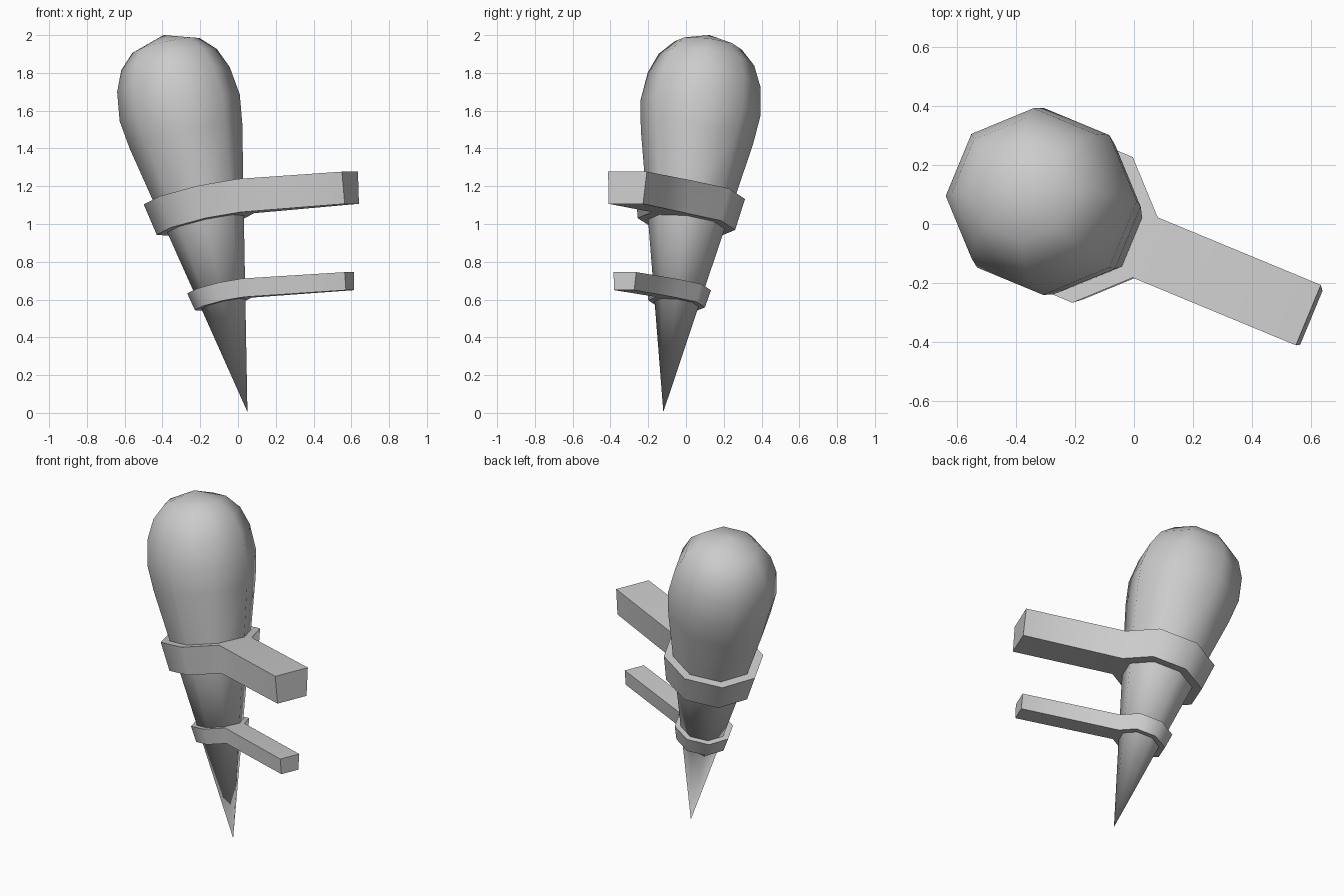
import bpy, bmesh
from math import cos, sin, pi
from mathutils import Vector

if "Cube" in bpy.data.objects:
    bpy.data.objects.remove(bpy.data.objects["Cube"])

# Leaning axis: passes through the tip and shifts sideways with height
TIP = Vector((0.05, -0.12, 0.0))
LEAN = Vector((-0.222, 0.122, 1.0))
SIDES = 8
ARM_DIR = Vector((cos(-pi / 8), sin(-pi / 8), 0))


def ring(bm, z, r):
    """Eight-sided loop lying square to the leaning axis."""
    c = TIP + LEAN * z
    loop = []
    for k in range(SIDES):
        dx, dy = r * cos(2 * pi * k / SIDES), r * sin(2 * pi * k / SIDES)
        loop.append(bm.verts.new(c + Vector((dx, dy, -LEAN.x * dx - LEAN.y * dy))))
    return loop


def bridge(bm, a, b, skip=()):
    for k in range(SIDES):
        if k not in skip:
            n = (k + 1) % SIDES
            bm.faces.new((a[k], a[n], b[n], b[k]))


def finish(bm, name, angle):
    bmesh.ops.recalc_face_normals(bm, faces=bm.faces)
    me = bpy.data.meshes.new(name)
    bm.to_mesh(me)
    bm.free()
    ob = bpy.data.objects.new(name, me)
    bpy.context.collection.objects.link(ob)
    bpy.ops.object.select_all(action='DESELECT')
    ob.select_set(True)
    bpy.context.view_layer.objects.active = ob
    bpy.ops.object.shade_smooth_by_angle(angle=angle)


# Body: pointed shaft swelling into a rounded head
bm = bmesh.new()
tip = bm.verts.new(TIP + Vector((0, 0, 0.005)))
loops = [ring(bm, z, r) for z, r in ((1.08, 0.219), (1.465, 0.298), (1.615, 0.318),
                                     (1.765, 0.298), (1.87, 0.253), (1.945, 0.178))]
top = bm.verts.new(TIP + LEAN * 2.0)
for a, b in zip(loops, loops[1:]):
    bridge(bm, a, b)
for k in range(SIDES):
    n = (k + 1) % SIDES
    bm.faces.new((tip, loops[0][n], loops[0][k]))
    bm.faces.new((top, loops[-1][k], loops[-1][n]))
finish(bm, "torch_body", pi / 3)


def bracket(name, z_top, r_top, z_bot, r_bot, length, end_top, end_bot):
    """Collar around the shaft with one side drawn out into an arm."""
    bm = bmesh.new()
    lo, hi = ring(bm, z_bot, r_bot), ring(bm, z_top, r_top)
    bridge(bm, lo, hi, skip=(SIDES - 1,))
    bm.faces.new(hi)
    bm.faces.new(lo)
    # arm grows from the side between the last and the first corner
    root = [lo[-1], lo[0], hi[0], hi[-1]]
    end = []
    for v, z in zip(root, (end_bot, end_bot, end_top, end_top)):
        p = v.co + ARM_DIR * length
        end.append(bm.verts.new((p.x, p.y, z)))
    for i in range(4):
        j = (i + 1) % 4
        bm.faces.new((root[i], root[j], end[j], end[i]))
    bm.faces.new(end)
    finish(bm, name, pi / 3.5)


# Wall brackets
bracket("upper_bracket", 1.168, 0.29, 1.0, 0.258, 0.6, 1.277, 1.107)
bracket("lower_bracket", 0.67, 0.17, 0.577, 0.15, 0.588, 0.745, 0.65)
